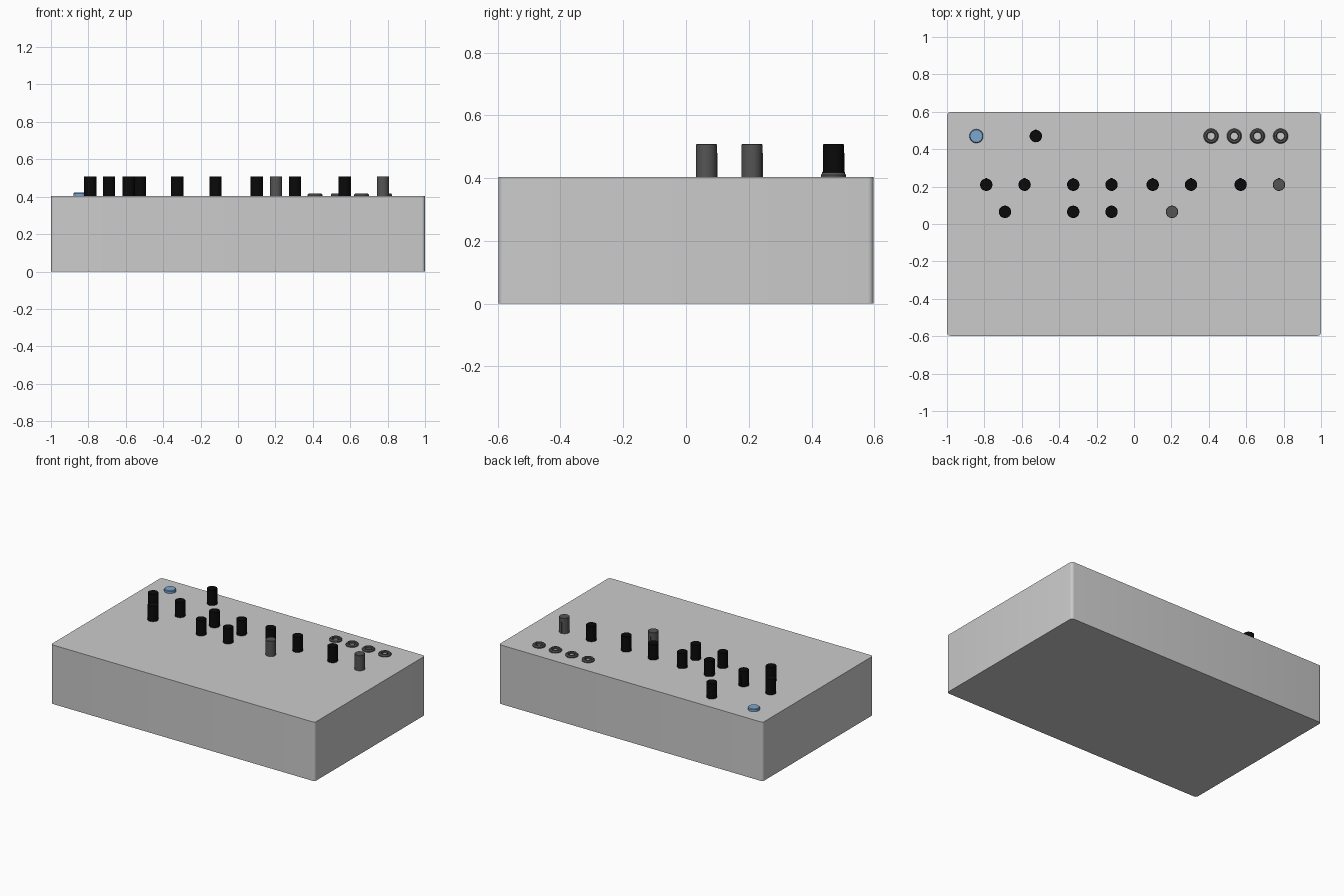
import bpy, bmesh, math

if "Cube" in bpy.data.objects:
    bpy.data.objects.remove(bpy.data.objects["Cube"])

def material(name, c):
    m = bpy.data.materials.new(name)
    m.diffuse_color = (*c, 1)
    m.use_nodes = True
    m.node_tree.nodes["Principled BSDF"].inputs["Base Color"].default_value = m.diffuse_color
    return m

black = material("black", (0.003, 0.003, 0.003))
dark = material("dark_grey", (0.09, 0.09, 0.09))
blue = material("blue", (0.2, 0.38, 0.62))

def lathe(name, x, y, z, profile, mat, closed=False, n=32):
    """Revolve (radius, height) points around a vertical axis."""
    bm = bmesh.new()
    rings = []
    for r, h in profile:
        rings.append([bm.verts.new((r * math.cos(2 * math.pi * i / n),
                                    r * math.sin(2 * math.pi * i / n), h)) for i in range(n)])
    pairs = list(zip(rings, rings[1:]))
    if closed:
        pairs.append((rings[-1], rings[0]))
    else:
        bm.faces.new(rings[0][::-1])
        bm.faces.new(rings[-1])
    for a, b in pairs:
        for i in range(n):
            j = (i + 1) % n
            bm.faces.new((a[i], a[j], b[j], b[i]))
    bmesh.ops.recalc_face_normals(bm, faces=bm.faces)
    return finish(name, bm, (x, y, z), mat)

def finish(name, bm, loc, mat=None):
    me = bpy.data.meshes.new(name)
    bm.to_mesh(me)
    bm.free()
    ob = bpy.data.objects.new(name, me)
    ob.location = loc
    bpy.context.collection.objects.link(ob)
    if mat:
        me.materials.append(mat)
    bpy.ops.object.select_all(action='DESELECT')
    bpy.context.view_layer.objects.active = ob
    ob.select_set(True)
    bpy.ops.object.shade_smooth_by_angle(angle=math.radians(35))
    return ob

TOP = 0.404

# Case: box with rounded vertical edges
bm = bmesh.new()
bmesh.ops.create_cube(bm, size=1)
bmesh.ops.scale(bm, vec=(2, 1.195, TOP), verts=bm.verts)
upright = [e for e in bm.edges if abs(e.verts[0].co.z - e.verts[1].co.z) > 0.1]
bmesh.ops.bevel(bm, geom=upright, offset=0.018, segments=5, profile=0.5, affect='EDGES')
finish("case", bm, (0, 0, TOP / 2))

# Knobs: cylinder plus a small pointer rib at the rear
def knob(x, y, mat):
    lathe("knob", x, y, TOP, [(0.033, -0.002), (0.033, 0.103), (0.031, 0.105)], mat)
    b = bmesh.new()
    bmesh.ops.create_cube(b, size=1)
    bmesh.ops.scale(b, vec=(0.01, 0.01, 0.076), verts=b.verts)
    finish("knob_pointer", b, (x, y + 0.030, TOP + 0.038), mat)

for x in (-0.79, -0.585, -0.325, -0.12, 0.10, 0.305, 0.57):
    knob(x, 0.21, black)
for x in (-0.69, -0.325, -0.12):
    knob(x, 0.065, black)
knob(-0.525, 0.47, black)
knob(0.775, 0.21, dark)
knob(0.203, 0.065, dark)

# Socket rings
for i in range(4):
    lathe("socket_ring", 0.412 + 0.124 * i, 0.47, TOP,
          [(0.040, -0.002), (0.040, 0.006), (0.034, 0.014), (0.024, 0.014),
           (0.020, 0.010), (0.020, -0.002)], dark, closed=True)

# Indicator button
lathe("indicator_button", -0.843, 0.47, TOP,
      [(0.037, -0.002), (0.037, 0.014), (0.033, 0.018)], blue)
